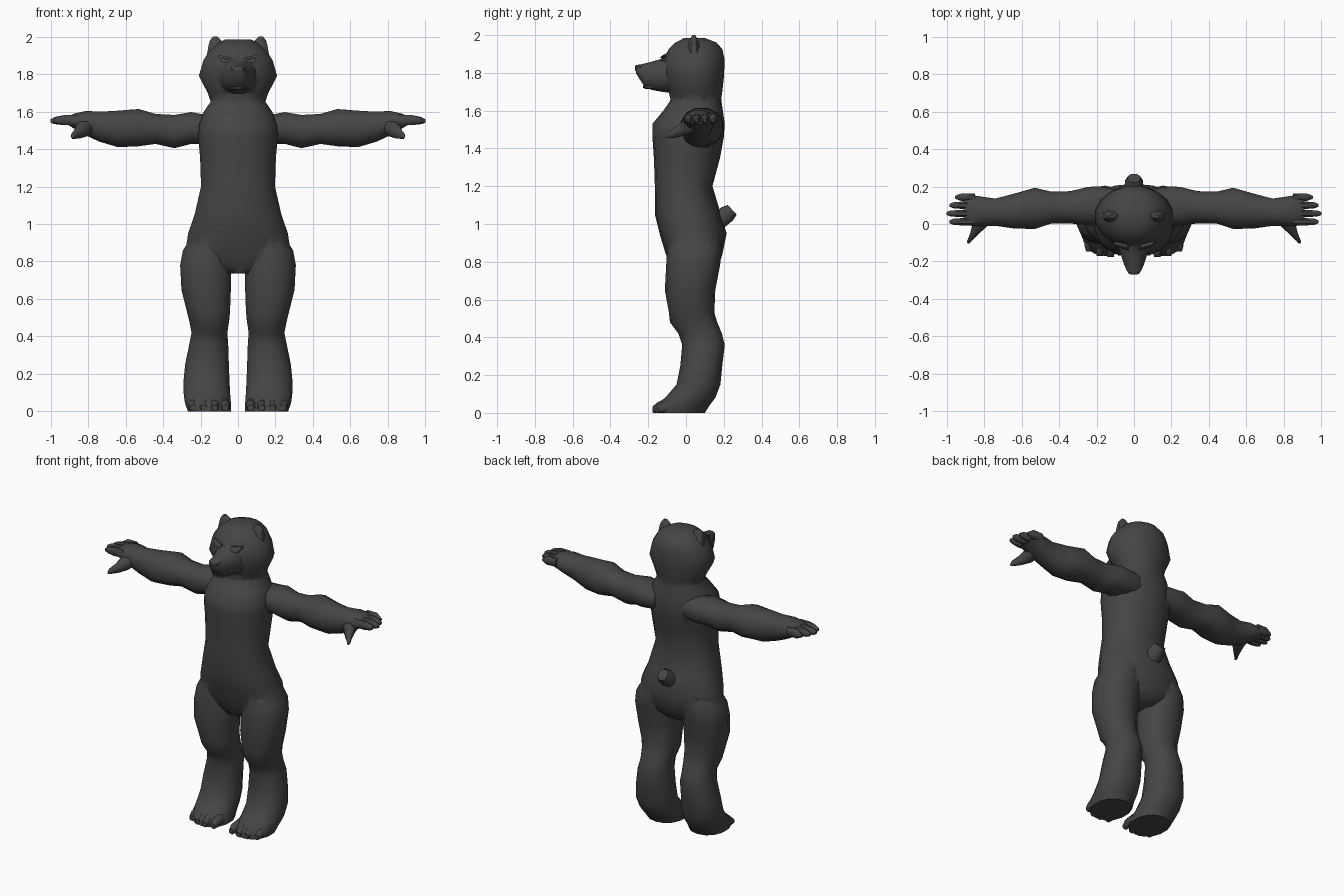
import bpy, bmesh, math
from mathutils import Vector

fur = bpy.data.materials.new("dark_grey_fur")
fur.diffuse_color = (0.06, 0.06, 0.06, 1)
ORDER = {"x": (1, 2, 0), "y": (0, 2, 1), "z": (0, 1, 2)}


def smooth(ob, angle=50):
    bpy.ops.object.select_all(action="DESELECT")
    ob.select_set(True)
    bpy.context.view_layer.objects.active = ob
    bpy.ops.object.shade_smooth_by_angle(angle=math.radians(angle))


def loft(name, axis, rows, sides=14, side=1, power=2.2):
    """Rounded rings (t, a0, a1, b0, b1) stacked along an axis, capped at both ends."""
    bm = bmesh.new()
    ia, ib, it = ORDER[axis]
    rings = []
    for t, a0, a1, b0, b1 in rows:
        ring = []
        for i in range(sides):
            ang = 2 * math.pi * (i + 0.5) / sides
            c, s = math.cos(ang), math.sin(ang)
            p = Vector((0, 0, 0))
            p[ia] = (a0 + a1) / 2 + (a1 - a0) / 2 * math.copysign(abs(c) ** (2 / power), c)
            p[ib] = (b0 + b1) / 2 + (b1 - b0) / 2 * math.copysign(abs(s) ** (2 / power), s)
            p[it] = t
            p.x *= side
            ring.append(bm.verts.new(p))
        rings.append(ring)
    for r, q in zip(rings, rings[1:]):
        for i in range(sides):
            j = (i + 1) % sides
            bm.faces.new((r[i], r[j], q[j], q[i]))
    bm.faces.new(rings[0])
    bm.faces.new(rings[-1])
    bmesh.ops.recalc_face_normals(bm, faces=bm.faces)
    me = bpy.data.meshes.new(name)
    bm.to_mesh(me)
    bm.free()
    me.materials.append(fur)
    ob = bpy.data.objects.new(name, me)
    bpy.context.collection.objects.link(ob)
    smooth(ob)
    return ob


def plate(name, pts, depth, side):
    """Thin raised facial shape, given as a polygon, extruded forward."""
    bm = bmesh.new()
    f = bm.faces.new([bm.verts.new((x * side, y, z)) for x, y, z in pts])
    ext = bmesh.ops.extrude_face_region(bm, geom=[f])
    for v in ext["geom"]:
        if isinstance(v, bmesh.types.BMVert):
            v.co.y -= depth
    bmesh.ops.recalc_face_normals(bm, faces=bm.faces)
    me = bpy.data.meshes.new(name)
    bm.to_mesh(me)
    bm.free()
    me.materials.append(fur)
    bpy.context.collection.objects.link(bpy.data.objects.new(name, me))


# torso and neck
body = loft("body", "z", [
    (0.735, -.09, .09, -.06, .13), (0.78, -.20, .20, -.085, .175), (0.85, -.285, .285, -.11, .195),
    (0.95, -.27, .27, -.14, .215), (1.05, -.235, .235, -.165, .185), (1.20, -.20, .20, -.165, .14),
    (1.35, -.205, .205, -.17, .18), (1.46, -.215, .215, -.178, .20), (1.53, -.21, .21, -.178, .205),
    (1.60, -.185, .185, -.12, .195), (1.65, -.15, .15, -.085, .188), (1.72, -.14, .14, -.07, .18)], 18)
# skull
head = loft("head", "z", [
    (1.64, -.145, .145, -.08, .185), (1.70, -.165, .165, -.095, .195), (1.79, -.213, .213, -.125, .205),
    (1.875, -.188, .188, -.122, .207), (1.925, -.155, .155, -.095, .195), (1.96, -.12, .12, -.06, .165),
    (1.985, -.07, .07, -.01, .10)], 16, power=2)
# snout
snout = loft("snout", "y", [
    (-.03, -.12, .12, 1.69, 1.90), (-.115, -.095, .095, 1.695, 1.882), (-.17, -.07, .07, 1.705, 1.865),
    (-.215, -.055, .055, 1.718, 1.853), (-.245, -.042, .042, 1.765, 1.845),
    (-.266, -.028, .028, 1.80, 1.838)], 12)
parts = [head, snout]
for s, tag in ((1, "left"), (-1, "right")):
    # leg with flat foot
    parts.append(loft("leg_" + tag, "z", [
        (0, .035, .27, -.172, .10), (.04, .035, .285, -.168, .125), (.08, .038, .292, -.11, .155),
        (.15, .042, .295, -.05, .182), (.25, .046, .285, -.03, .192), (.36, .05, .262, -.02, .205),
        (.42, .055, .25, -.04, .19), (.48, .045, .262, -.085, .165), (.53, .04, .275, -.09, .15),
        (.65, .035, .305, -.112, .155), (.78, .032, .312, -.105, .18), (.86, .03, .297, -.10, .19),
        (.93, .04, .25, -.08, .18)], side=s))
    # arm and palm
    parts.append(loft("arm_" + tag, "x", [
        (.10, .0, .19, 1.43, 1.59), (.20, -.01, .205, 1.425, 1.59), (.25, -.01, .20, 1.425, 1.60),
        (.34, .0, .178, 1.402, 1.585), (.44, .0, .175, 1.425, 1.59), (.53, -.03, .197, 1.412, 1.617),
        (.64, -.027, .165, 1.407, 1.608), (.74, -.012, .138, 1.437, 1.602), (.81, -.012, .148, 1.47, 1.606),
        (.87, -.012, .158, 1.505, 1.592), (.91, -.008, .155, 1.53, 1.575)], 12, s))
    # fingers
    for i, (y, tip) in enumerate(((.012, .985), (.056, 1.0), (.1, .985), (.143, .955))):
        loft(f"finger_{tag}_{i}", "x", [
            (.85, y - .02, y + .02, 1.53, 1.585), (.92, y - .021, y + .021, 1.525, 1.585),
            (tip - .02, y - .017, y + .017, 1.532, 1.572), (tip, y - .008, y + .008, 1.54, 1.56)], 8, s)
    # thumb
    loft("thumb_" + tag, "y", [
        (.04, .76, .86, 1.48, 1.57), (-.01, .78, .868, 1.465, 1.55), (-.055, .828, .878, 1.455, 1.515),
        (-.09, .866, .892, 1.453, 1.49), (-.103, .877, .89, 1.456, 1.472)], 8, s)
    # toes
    for i in range(4):
        x, y = .068 + i * .057, (-.145, -.155, -.15, -.125)[i]
        loft(f"toe_{tag}_{i}", "y", [
            (y + .07, x - .025, x + .025, .0, .07), (y + .01, x - .027, x + .027, .0, .062),
            (y - .022, x - .018, x + .018, .0, .035)], 8, s)
    # ear
    loft("ear_" + tag, "z", [
        (1.90, .07, .17, .0, .085), (1.955, .075, .16, .012, .07), (1.98, .088, .152, .022, .062),
        (2.0, .108, .135, .032, .05)], 8, s)
    # slanted eye and brow
    plate("eye_" + tag, [(.04, -.126, 1.866), (.085, -.112, 1.862), (.098, -.104, 1.888),
                         (.04, -.12, 1.876)], .012, s)
    plate("brow_" + tag, [(.03, -.122, 1.878), (.105, -.10, 1.89), (.105, -.09, 1.902),
                          (.035, -.11, 1.89)], .018, s)
# nose
loft("nose", "y", [(-.235, -.04, .04, 1.80, 1.846), (-.262, -.034, .034, 1.803, 1.844),
                   (-.27, -.018, .018, 1.812, 1.838)], 8)
# mouth line
loft("lower_lip", "y", [(-.17, -.055, .055, 1.712, 1.738), (-.215, -.045, .045, 1.715, 1.735),
                        (-.228, -.025, .025, 1.72, 1.732)], 8)
# upturned stub tail
tail = loft("tail", "z", [(-.05, -.05, .05, -.045, .045), (.05, -.052, .052, -.05, .05),
                          (.085, -.035, .035, -.035, .04)], 8)
tail.location = (0, .18, 1.02)
tail.rotation_euler = (math.radians(-48), 0, 0)

# merge head, limbs and torso into one skin
bpy.context.view_layer.objects.active = body
for p in parts:
    m = body.modifiers.new("join_" + p.name, "BOOLEAN")
    m.operation, m.solver, m.object = "UNION", "EXACT", p
    bpy.ops.object.select_all(action="DESELECT")
    body.select_set(True)
    bpy.context.view_layer.objects.active = body
    bpy.ops.object.modifier_apply(modifier=m.name)
    bpy.data.objects.remove(p)
smooth(body, 60)
